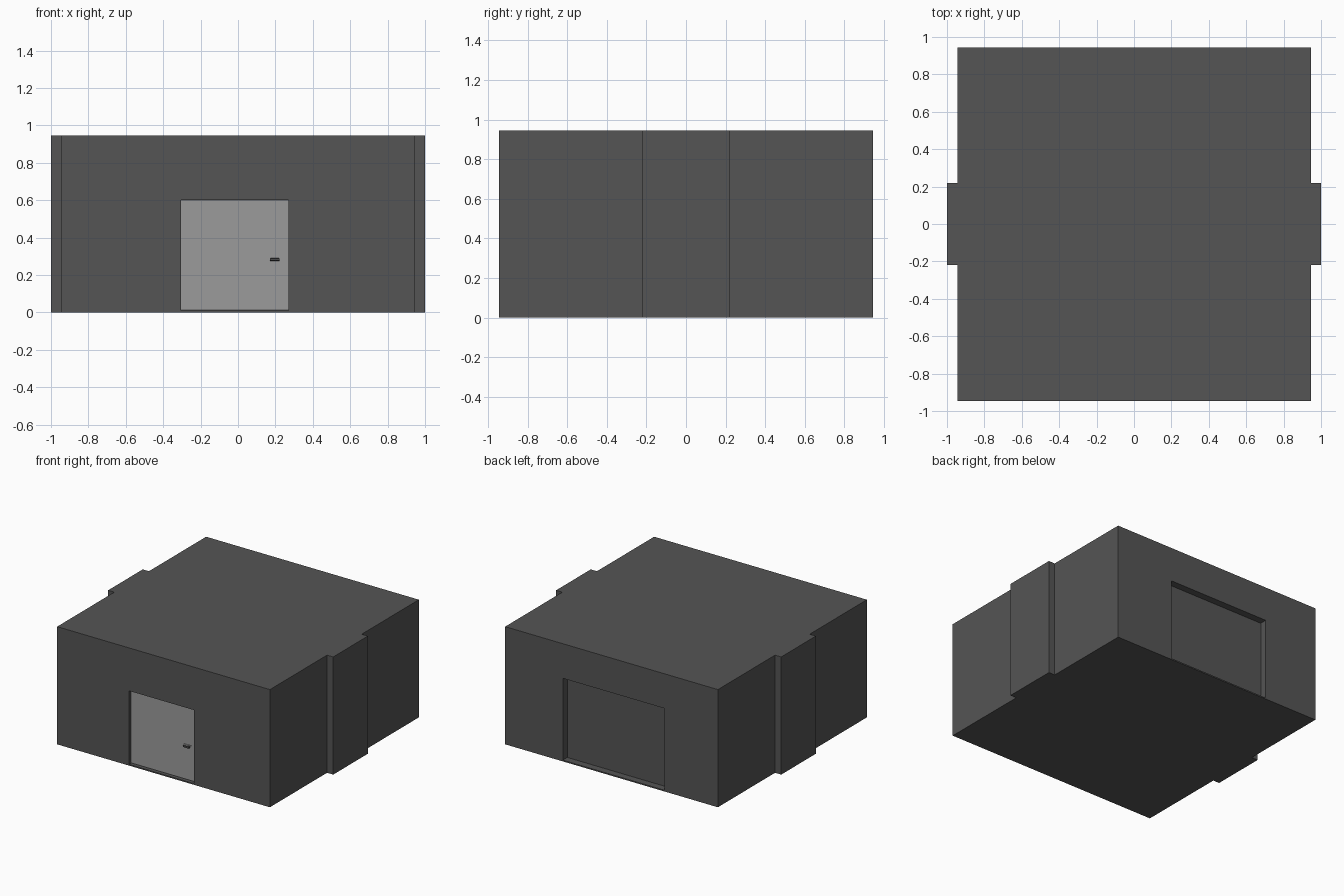
import bpy, bmesh

if "Cube" in bpy.data.objects:
    bpy.data.objects.remove(bpy.data.objects["Cube"])


def material(name, v):
    m = bpy.data.materials.new(name)
    m.diffuse_color = (v, v, v, 1)
    m.use_nodes = True
    m.node_tree.nodes["Principled BSDF"].inputs["Base Color"].default_value = m.diffuse_color
    return m


DARK = material("charcoal wall", 0.09)
LIGHT = material("light grey door", 0.33)
BLACK = material("dark grey lever", 0.07)


def box(name, x, y, z, mat, bevel=0):
    """Axis-aligned box from (min, max) ranges."""
    bm = bmesh.new()
    bmesh.ops.create_cube(bm, size=1)
    for v in bm.verts:
        v.co = [r[0] if c < 0 else r[1] for c, r in zip(v.co, (x, y, z))]
    me = bpy.data.meshes.new(name)
    bm.to_mesh(me)
    bm.free()
    me.materials.append(mat)
    ob = bpy.data.objects.new(name, me)
    bpy.context.collection.objects.link(ob)
    if bevel:
        b = ob.modifiers.new("bevel", "BEVEL")
        b.width, b.segments = bevel, 2
    return ob


S, P = 0.945, 0.22     # half size of the block, half width of a side pier

# Main block, with a plus-shaped plan from the two side piers
bm = bmesh.new()
plan = [(S, -S), (S, -P), (1, -P), (1, P), (S, P), (S, S)]
plan += [(-x, -y) for x, y in plan]
base = bm.faces.new([bm.verts.new((x, y, 0)) for x, y in plan])
top = bmesh.ops.extrude_face_region(bm, geom=[base])["geom"]
bmesh.ops.translate(bm, vec=(0, 0, S),
                    verts=[g for g in top if isinstance(g, bmesh.types.BMVert)])
bmesh.ops.recalc_face_normals(bm, faces=bm.faces)
mesh = bpy.data.meshes.new("building_block")
bm.to_mesh(mesh)
bm.free()
mesh.materials.append(DARK)
block = bpy.data.objects.new("building_block", mesh)
bpy.context.collection.objects.link(block)

# Recesses for the front door and the wide back opening
cutters = [
    box("front_recess_cutter", (-0.305, 0.27), (-1.1, -0.915), (0.01, 0.60), DARK),
    box("back_recess_cutter", (-0.47, 0.433), (0.888, 1.1), (0.01, 0.667), DARK),
]
for c in cutters:
    c.hide_render = True
    c.hide_viewport = True
    c.display_type = "WIRE"
    m = block.modifiers.new("recess", "BOOLEAN")
    m.operation, m.solver, m.object = "DIFFERENCE", "EXACT", c

# Front door leaf
box("front_door", (-0.304, 0.269), (-0.922, -0.914), (0.016, 0.599), LIGHT)

# Door handle: back plate, stem and lever
box("handle_plate", (0.159, 0.234), (-0.926, -0.921), (0.27, 0.295), LIGHT)
box("handle_stem", (0.208, 0.222), (-0.936, -0.925), (0.276, 0.289), BLACK)
box("handle_lever", (0.17, 0.223), (-0.944, -0.934), (0.275, 0.29), BLACK, 0.004)
